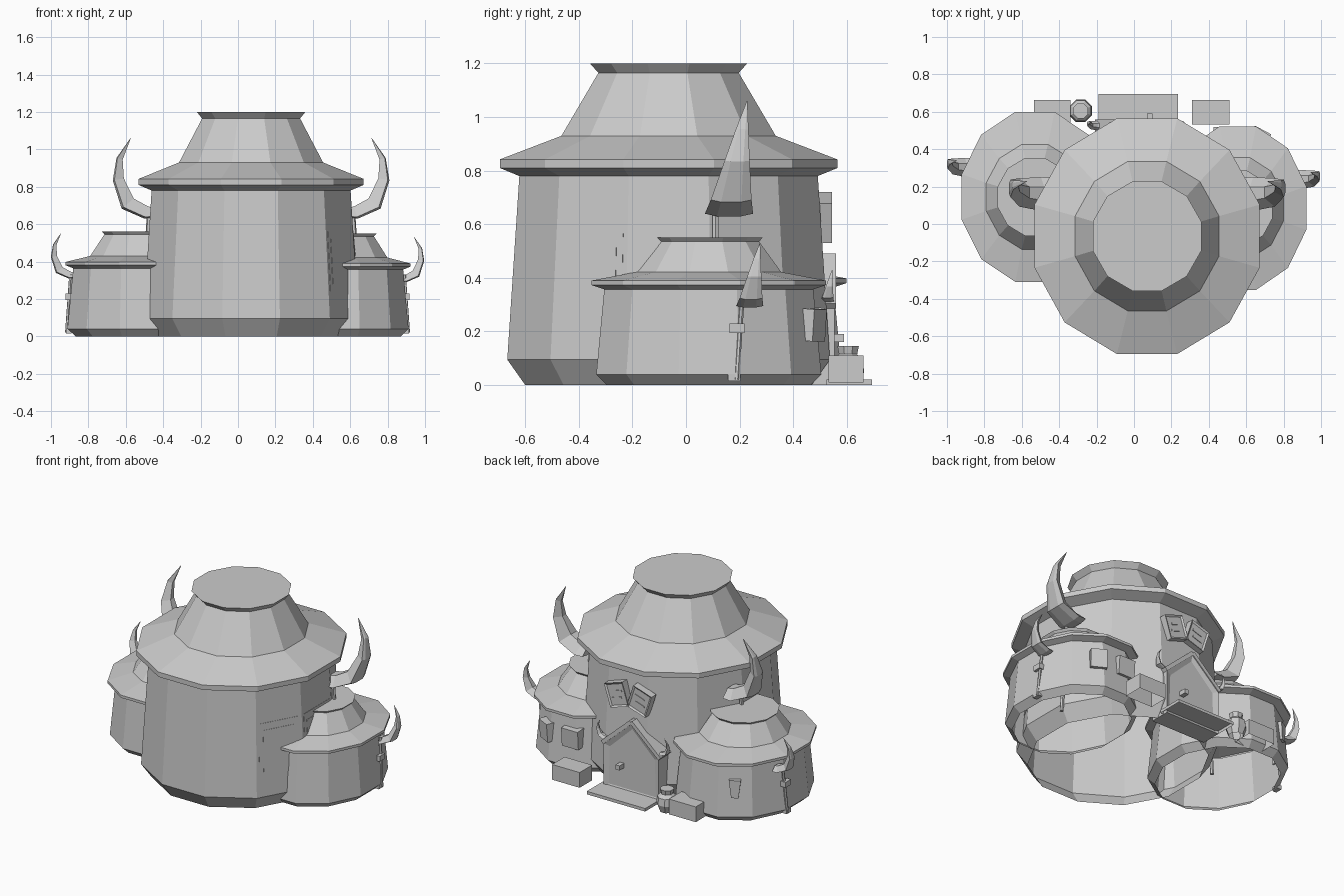
import bpy, bmesh, math
from mathutils import Matrix, Vector

if "Cube" in bpy.data.objects:
    bpy.data.objects.remove(bpy.data.objects["Cube"])

grey = bpy.data.materials.new("plain_grey")
grey.use_nodes = True
grey.diffuse_color = (0.6, 0.6, 0.6, 1)
grey.node_tree.nodes["Principled BSDF"].inputs["Base Color"].default_value = (0.6, 0.6, 0.6, 1)


def finish(name, bm):
    bmesh.ops.recalc_face_normals(bm, faces=bm.faces)
    mesh = bpy.data.meshes.new(name)
    bm.to_mesh(mesh)
    bm.free()
    mesh.materials.append(grey)
    obj = bpy.data.objects.new(name, mesh)
    bpy.context.collection.objects.link(obj)
    return obj


def skin(name, rings, floor=True):
    """Join equal-sized loops of points, cap the end and optionally the start."""
    bm = bmesh.new()
    loops = [[bm.verts.new(p) for p in ring] for ring in rings]
    n = len(loops[0])
    for a, b in zip(loops, loops[1:]):
        for i in range(n):
            j = (i + 1) % n
            bm.faces.new((a[i], a[j], b[j], b[i]))
    if floor:
        bm.faces.new(loops[0])
    bm.faces.new(loops[-1])
    return finish(name, bm)


def lathe(name, centre, profile, sides=12):
    """Floorless shell; profile holds (x reach, y reach, height) to the flat sides."""
    half = math.pi / sides
    rings = []
    for rx, ry, z in profile:
        rings.append([(centre[0] + rx / math.cos(half) * math.cos(half * (2 * i + 1)),
                       centre[1] + ry / math.cos(half) * math.sin(half * (2 * i + 1)), z)
                      for i in range(sides)])
    return skin(name, rings, floor=False)


def inset_outer(bm, border, depth):
    bmesh.ops.recalc_face_normals(bm, faces=bm.faces)
    bm.normal_update()
    outer = [f for f in bm.faces if f.normal.y > 0.9]
    bmesh.ops.inset_region(bm, faces=outer, thickness=border, depth=depth)


def box(name, loc, size, facing=90, tilt=0, lean=0, inset=None, floor=True):
    """Box whose local +y points outward along the facing angle."""
    bm = bmesh.new()
    bmesh.ops.create_cube(bm, size=1)
    bm.transform(Matrix.Diagonal((*size, 1)))
    if inset:
        inset_outer(bm, *inset)
    if not floor:
        base = [f for f in bm.faces if f.calc_center_median().z < -0.49 * size[2]]
        bmesh.ops.delete(bm, geom=base, context='FACES')
    rot = (Matrix.Rotation(math.radians(facing - 90), 4, 'Z')
           @ Matrix.Rotation(math.radians(lean), 4, 'X')
           @ Matrix.Rotation(math.radians(tilt), 4, 'Y'))
    bm.transform(Matrix.Translation(loc) @ rot)
    return finish(name, bm)


def post(name, start, end, radius):
    start, end = Vector(start), Vector(end)
    axis = end - start
    bm = bmesh.new()
    bmesh.ops.create_cone(bm, cap_ends=True, segments=6, radius1=radius,
                          radius2=radius, depth=axis.length)
    bm.transform(Matrix.Translation((start + end) / 2)
                 @ axis.to_track_quat('Z', 'Y').to_matrix().to_4x4())
    return finish(name, bm)


# Horn stations: outward, up, half thickness, half width
HORN = [(-0.05, 0.03, 0.028, 0.088), (0.0, 0.032, 0.034, 0.09), (0.10, 0.08, 0.042, 0.076),
        (0.15, 0.21, 0.03, 0.047), (0.143, 0.32, 0.017, 0.024), (0.084, 0.43, 0.001, 0.001)]
# Horn cross-section: broad on the outer side, narrow on the inner side
SECTION = [(1, -0.5), (1, 0.5), (0.7, 1), (-1, 0.4), (-1, -0.4), (0.7, -1)]


def horn(name, base, side, scale):
    rings = []
    for k, (u, v, thick, wide) in enumerate(HORN):
        a, b = HORN[max(k - 1, 0)], HORN[min(k + 1, len(HORN) - 1)]
        along = Vector((b[0] - a[0], b[1] - a[1])).normalized()
        rings.append([(base[0] + side * scale * (u + along.y * d * thick),
                       base[1] + scale * (0.17 * v + w * wide),
                       base[2] + scale * (v - along.x * d * thick)) for d, w in SECTION])
    return skin(name, rings)


# Three round huts, each with a flared roof and a collar on top
lathe("main_hut", (0.07, -0.065),
      [(0.511, 0.535, 0), (0.575, 0.602, 0.095), (0.532, 0.557, 0.78), (0.602, 0.63, 0.81),
       (0.602, 0.63, 0.842), (0.385, 0.40, 0.93), (0.262, 0.262, 1.165), (0.29, 0.293, 1.2)])
SMALL = [(0.315, 0.38, 0), (0.357, 0.42, 0.04), (0.328, 0.39, 0.357), (0.366, 0.437, 0.373),
         (0.366, 0.437, 0.39), (0.243, 0.27, 0.422), (0.172, 0.188, 0.535), (0.186, 0.2, 0.55)]
lathe("left_hut", (0.555, 0.085), SMALL)
lathe("right_hut", (-0.53, 0.145), [(x * 1.07, y * 1.04, z * 1.02) for x, y, z in SMALL])


def wall_point(deg, across, z, lift):
    """Point on a flat side of the main hut, across running from 0 to 1."""
    k = (z - 0.095) / 0.685
    ends = [Vector((0.07 + (0.575 - 0.043 * k + lift) / math.cos(math.pi / 12) * math.cos(t),
                    -0.065 + (0.602 - 0.045 * k + lift) / math.cos(math.pi / 12) * math.sin(t), z))
            for t in (math.radians(deg - 15), math.radians(deg + 15))]
    return ends[0].lerp(ends[1], across)


# Shallow window plates on the main hut's left side
for deg, label in ((-30, "front"), (0, "side")):
    for part, edge, low, high, lift in (("frame", 0.06, 0.225, 0.565, 0.002),
                                        ("pane", 0.15, 0.255, 0.52, 0.004)):
        corners = ((edge, low), (1 - edge, low), (1 - edge, high), (edge, high))
        skin(f"{label}_window_{part}",
             [[wall_point(deg, a, z, out) for a, z in corners] for out in (-0.002, lift)])

# Horns with their supporting posts
for side, label in ((1, "left"), (-1, "right")):
    horn(label + "_main_horn", (0.07 + side * 0.56, 0.155, 0.63), side, 1)
    post(label + "_main_post", (0.07 + side * 0.585, 0.11, 0.04),
         (0.07 + side * 0.545, 0.11, 0.66), 0.012)
    x, y = (0.895, 0.235) if side > 0 else (-0.9, 0.30)
    horn(label + "_small_horn", (x, y, 0.29 if side > 0 else 0.31), side, 0.56)
    post(label + "_small_post", (x + side * 0.016, y - 0.045, 0.02),
         (x - side * 0.006, y - 0.025, 0.33), 0.009)
    box(label + "_post_clamp", (x + side * 0.004, y - 0.045, 0.212), (0.036, 0.055, 0.035))
    box(label + "_post_foot", (x + side * 0.005, y - 0.055, 0.028), (0.03, 0.048, 0.026))
    horn(label + "_door_horn", (0.01 + side * 0.21, 0.525, 0.31), side, 0.28)

# Gabled door at the back with frame, knob and step
bm = bmesh.new()
outline = [(-0.19, 0), (0.21, 0), (0.21, 0.29), (0.01, 0.47), (-0.19, 0.29)]
face = bm.faces.new([bm.verts.new((x, 0.42, z)) for x, z in outline])
moved = bmesh.ops.extrude_face_region(bm, geom=[face])["geom"]
bmesh.ops.translate(bm, verts=[v for v in moved if isinstance(v, bmesh.types.BMVert)],
                    vec=(0, 0.135, 0))
inset_outer(bm, 0.04, -0.012)
finish("door", bm)
for side, label in ((1, "left"), (-1, "right")):
    box(label + "_door_gable", (0.01 + side * 0.105, 0.505, 0.388),
        (0.28, 0.11, 0.025), tilt=side * 42)
box("door_knob", (0.085, 0.565, 0.175), (0.03, 0.05, 0.03))
box("door_step", (0.0225, 0.61, 0.01), (0.425, 0.17, 0.02), floor=False)

# Pair of notice boards over the door
for x, tilt, label in ((0.125, 18, "left"), (-0.04, -18, "right")):
    box(label + "_notice_board", (x, 0.52, 0.625), (0.14, 0.05, 0.155), tilt=tilt,
        inset=(0.016, -0.008))
    for k in (-1, 1):
        box(label + "_notice_line", (x, 0.537, 0.625 + 0.022 * k), (0.07, 0.008, 0.012), tilt=tilt)

# Wall boxes and plaque on the small huts
box("left_hut_wall_box_back", (0.485, 0.48, 0.23), (0.12, 0.07, 0.12), lean=-4)
box("left_hut_wall_box_side", (0.672, 0.468, 0.225), (0.1, 0.07, 0.12), facing=62, lean=-4)
out = Matrix.Rotation(math.radians(30), 3, 'Z')
skin("right_hut_plaque",
     [[Vector((-0.705, 0.495, 0.225)) + out @ Vector((px, y, pz)) for px, pz in
       ((-0.022, -0.06), (0.022, -0.06), (0.036, 0.055), (-0.036, 0.055))]
      for y in (0, 0.035)])

# Crates and pot beside the door
box("left_crate", (0.41, 0.597, 0.06), (0.20, 0.13, 0.1), floor=False)
box("right_crate", (-0.437, 0.597, 0.06), (0.195, 0.13, 0.1), floor=False)
lathe("pot", (-0.285, 0.605),
      [(r, r, z) for r, z in ((0.042, 0), (0.06, 0.05), (0.054, 0.095), (0.034, 0.115),
                              (0.04, 0.145))], sides=8)
